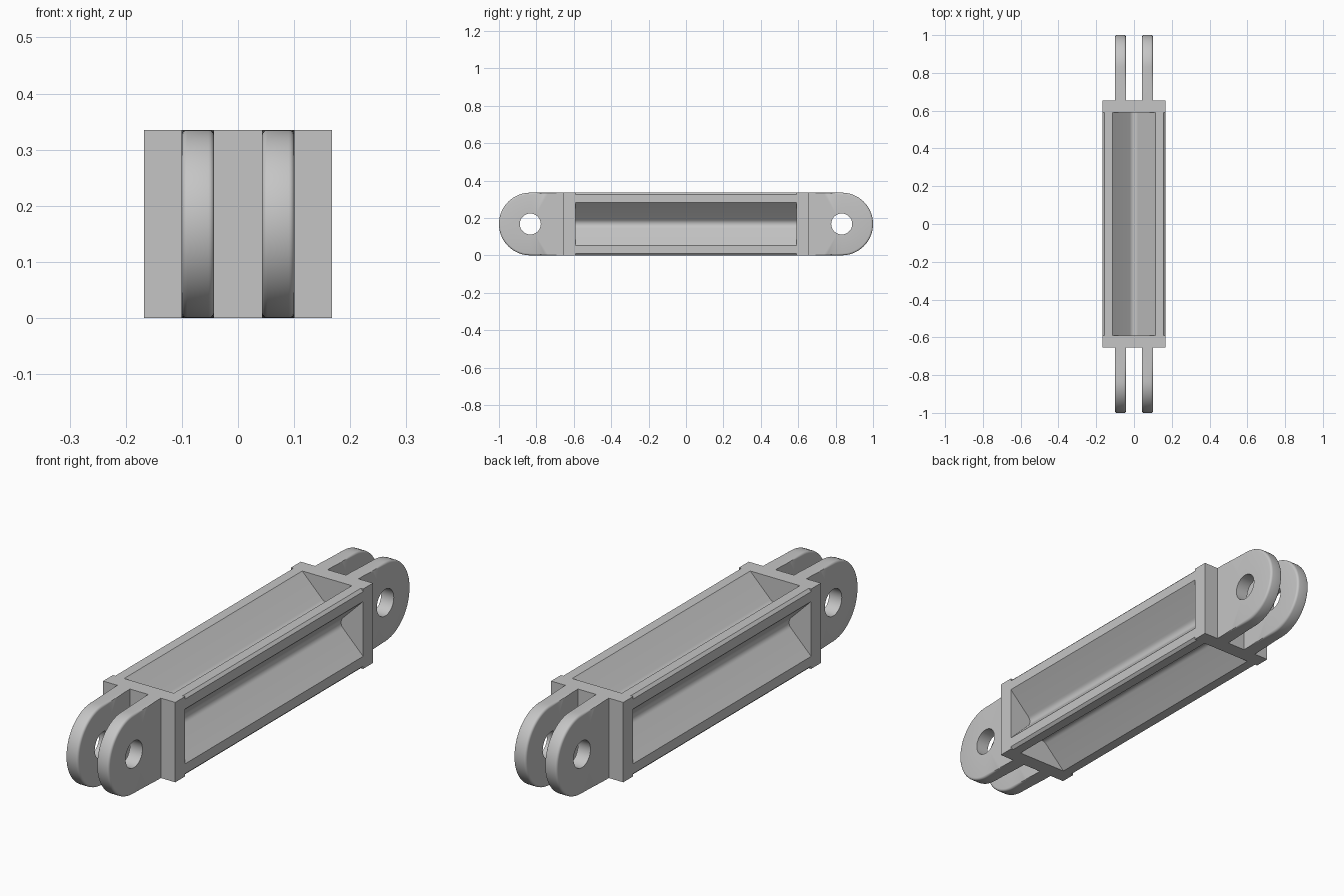
import bpy, bmesh
from math import sin, cos, tan, pi, radians, sqrt

cube = bpy.data.objects.get("Cube")
if cube:
    bpy.data.objects.remove(cube, do_unlink=True)

H = 0.1675          # half of the square section
BEAM_Y = 0.59       # half length of the grooved beam
BLOCK_Y = 0.655     # outer face of the end blocks
PIVOT_Y = 1 - H     # hole centre

grey = bpy.data.materials.new("plain grey")
grey.use_nodes = True
colour = (0.56, 0.56, 0.56, 1)
grey.diffuse_color = colour
grey.node_tree.nodes["Principled BSDF"].inputs["Base Color"].default_value = colour


def loft(name, rings, closed=False):
    """Skin matching rings of points; cap the ends or join them."""
    bm = bmesh.new()
    loops = [[bm.verts.new(p) for p in ring] for ring in rings]
    pairs = list(zip(loops, loops[1:]))
    if closed:
        pairs.append((loops[-1], loops[0]))
    else:
        bm.faces.new(loops[0])
        bm.faces.new(loops[-1])
    for a, b in pairs:
        for i in range(len(a)):
            j = (i + 1) % len(a)
            bm.faces.new((a[i], a[j], b[j], b[i]))
    bmesh.ops.recalc_face_normals(bm, faces=bm.faces)
    mesh = bpy.data.meshes.new(name)
    bm.to_mesh(mesh)
    bm.free()
    obj = bpy.data.objects.new(name, mesh)
    bpy.context.collection.objects.link(obj)
    mesh.materials.append(grey)
    bpy.ops.object.select_all(action='DESELECT')
    obj.select_set(True)
    bpy.context.view_layer.objects.active = obj
    bpy.ops.object.shade_smooth_by_angle(angle=radians(30))
    return obj


# Cross-shaped beam: four V grooves with rounded bottoms, chamfered corners
def beam_section():
    groove, chamfer, r = 0.115, 0.011, 0.03
    side = [(H - chamfer, H), (groove, H)]
    centre = H - groove + r * sqrt(2)
    for i in range(9):
        a = -pi / 4 - i * pi / 16
        side.append((r * cos(a), centre + r * sin(a)))
    side += [(-groove, H), (-H + chamfer, H)]
    points = []
    for _ in range(4):
        points += side
        side = [(-z, x) for x, z in side]
    return points


section = beam_section()
loft("grooved_beam", [[(x, y, z + H) for x, z in section] for y in (-BEAM_Y, BEAM_Y)])


# Fork lug: rounded tab with a pin hole and a softened rim
STEPS = 72
ANGLES = [2 * pi * i / STEPS for i in range(STEPS)]


def lug_outline(inset):
    points = []
    back = H / tan(radians(40))
    for a in ANGLES:
        c, s = cos(a), sin(a)
        reach = H if c >= 0 else min(H / max(abs(s), 1e-6), back / abs(c))
        fade = min(1, max(0, 1 + 1.5 * c))
        y = max(reach * c, BLOCK_Y - PIVOT_Y)
        z = reach * s
        k = 1 - inset * fade / H
        points.append((y * k if c > 0 else y, z * k))
    return points


def lug(name, x, end):
    half, soft, hole = 0.029, 0.01, 0.056
    circle = [(hole * cos(a), hole * sin(a)) for a in ANGLES]
    profile = [(-half, circle)]
    rim = [(soft * (1 - sin(t * pi / 8)), soft * (1 - cos(t * pi / 8))) for t in range(5)]
    for inset, drop in rim:
        profile.append((-half + drop, lug_outline(inset)))
    for inset, drop in reversed(rim):
        profile.append((half - drop, lug_outline(inset)))
    profile.append((half, circle))
    rings = [[(x + dx, end * (PIVOT_Y + y), H + z) for y, z in pts] for dx, pts in profile]
    loft(name, rings, closed=True)


# End blocks, each carrying a pair of lugs
SQUARE = [(-H, 0), (H, 0), (H, 2 * H), (-H, 2 * H)]
for end, where in ((-1, "front"), (1, "back")):
    loft(where + "_end_block",
         [[(x, end * y, z) for x, z in SQUARE] for y in (BEAM_Y, BLOCK_Y)])
    for side, hand in ((-1, "right"), (1, "left")):
        lug(f"{where}_{hand}_lug", side * 0.0715, end)
